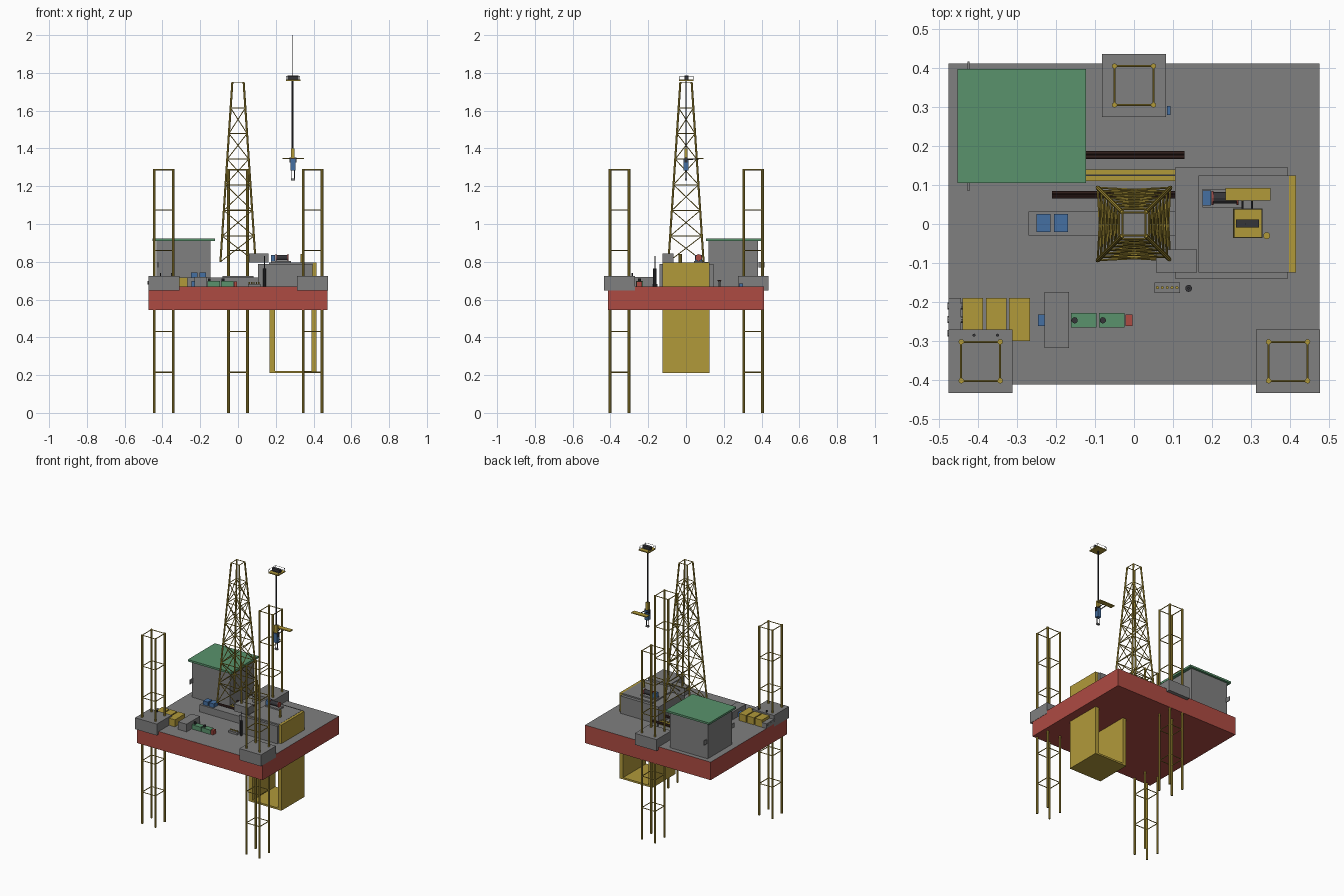
import bpy, bmesh, math
from mathutils import Vector

if "Cube" in bpy.data.objects:
    bpy.data.objects.remove(bpy.data.objects["Cube"])


def paint(name, r, g, b):
    m = bpy.data.materials.new(name)
    m.diffuse_color = (r, g, b, 1)
    m.use_nodes = True
    m.node_tree.nodes["Principled BSDF"].inputs["Base Color"].default_value = m.diffuse_color
    return m


GREY = paint("deck grey", .215, .215, .215)
RED = paint("hull red", .42, .07, .055)
YELLOW = paint("safety yellow", .44, .32, .042)
GREEN = paint("roof green", .10, .29, .15)
BLUE = paint("machine blue", .06, .16, .36)
DARK = paint("dark steel", .035, .035, .04)
BROWN = paint("pipe brown", .045, .02, .017)


def finish(bm, name, *mats):
    me = bpy.data.meshes.new(name)
    bm.to_mesh(me)
    bm.free()
    ob = bpy.data.objects.new(name, me)
    bpy.context.collection.objects.link(ob)
    for m in mats:
        me.materials.append(m)
    return ob


def add_box(bm, x0, x1, y0, y1, z0, z1):
    vs = bmesh.ops.create_cube(bm, size=1)["verts"]
    for v in vs:
        v.co = Vector((x1 if v.co.x > 0 else x0, y1 if v.co.y > 0 else y0, z1 if v.co.z > 0 else z0))


def box(name, mat, *b):
    bm = bmesh.new()
    add_box(bm, *b)
    return finish(bm, name, mat)


def add_rod(bm, a, b, r, n=6):
    a, b = Vector(a), Vector(b)
    d = b - a
    vs = bmesh.ops.create_cone(bm, cap_ends=True, segments=n, radius1=r, radius2=r, depth=d.length)["verts"]
    q = d.to_track_quat("Z", "Y")
    for v in vs:
        v.co = q @ v.co + (a + b) / 2


def rods(name, mat, pairs, r, n=6):
    bm = bmesh.new()
    for a, b in pairs:
        add_rod(bm, a, b, r, n)
    return finish(bm, name, mat)


def ring(cx, cy, h, z):
    return [Vector((cx + sx * h, cy + sy * h, z)) for sx, sy in ((-1, -1), (1, -1), (1, 1), (-1, 1))]


# Hull: red with a grey deck on top
hull = box("hull", RED, -.475, .475, -.412, .412, .545, .668)
hull.data.materials.append(GREY)
for p in hull.data.polygons:
    p.material_index = 1 if p.normal.z > .5 else 0

# Three lattice legs with jack housings
for tag, cx, cy in (("left", -.393, -.352), ("right", .395, -.352), ("rear", 0, .355)):
    bm = bmesh.new()
    for p in ring(cx, cy, .05, 0):
        add_rod(bm, p, p + Vector((0, 0, 1.29)), .007, 8)
    for z in (.215, .43, .645, .86, 1.075, 1.287):
        c = ring(cx, cy, .05, z)
        for i in range(4):
            add_rod(bm, c[i], c[(i + 1) % 4], .003, 6)
    finish(bm, tag + "_leg", YELLOW)
    box(tag + "_jack_housing", GREY, cx - .082, cx + .082, cy - .081, cy + .081, .648, .726)

# Derrick tower: tapered corners, level rings and cross braces
z0, z1, n = .80, 1.75, 7
levels = [ring(0, 0, .093 + (.03 - .093) * i / n, z0 + (z1 - z0) * i / n) for i in range(n + 1)]
rods("derrick_corners", YELLOW, [(levels[0][i], levels[n][i]) for i in range(4)], .0055, 8)
braces = []
for k in range(n + 1):
    for i in range(4):
        j = (i + 1) % 4
        if k:
            braces.append((levels[k][i], levels[k][j]))
        if k < n - 1:
            braces += [(levels[k][i], levels[k + 1][j]), (levels[k][j], levels[k + 1][i])]
rods("derrick_braces", YELLOW, braces, .0026, 5)

# Accommodation block with overhanging roof
box("quarters", GREY, -.432, -.145, .118, .382, .668, .913)
box("quarters_roof", GREEN, -.453, -.123, .105, .397, .911, .924)
for tag, y in (("front", .1), ("rear", .4)):
    box(tag + "_wall_dish", GREY, -.427, -.422, y - .016, y + .016, .77, .80)

# Cantilever block and the yellow channel running through the hull
box("cantilever_block", GREY, .105, .395, -.14, .145, .668, .787)
box("cantilever_top", GREY, .165, .397, -.124, .124, .78, .796)
box("channel_outer_wall", YELLOW, .388, .415, -.124, .124, .21, .795)
box("channel_inner_wall", YELLOW, .168, .195, -.124, .124, .21, .79)
box("channel_floor", YELLOW, .168, .415, -.124, .124, .21, .222)
box("driller_cabin", GREY, .057, .162, -.124, -.066, .795, .845)

# Drawworks on the cantilever
box("drawworks_base", GREY, .175, .28, .042, .09, .796, .805)
box("drawworks_motor", BLUE, .176, .197, .048, .086, .805, .835)
rods("drawworks_drum", DARK, [((.20, .067, .822), (.265, .067, .822))], .015, 12)
rods("drawworks_flanges", RED, [((x, .067, .822), (x + .005, .067, .822)) for x in (.199, .263)], .018, 12)
rods("drill_stub", YELLOW, [((.34, -.03, .795), (.34, -.03, .842))], .009, 10)

# Mud unit beside the derrick
box("pump_plinth", GREY, -.27, .105, -.03, .032, .668, .717)
for i, x in enumerate((-.25, -.205)):
    box("pump_%d" % (i + 1), BLUE, x, x + .036, -.02, .026, .717, .744)
box("pipe_skid", YELLOW, -.14, .105, .11, .14, .668, .69)
box("skid_groove", DARK, -.14, .105, .123, .127, .69, .692)

# Racked drill pipes
for tag, xa, xb, y in (("rear", -.13, .13, .177), ("front", -.21, .105, .075)):
    rods(tag + "_pipes", BROWN, [((xa, y + d, .70), (xb, y + d, .70)) for d in (-.005, .005)], .005, 8)
    for x in (xa + .04, xb - .04):
        rods(tag + "_pipe_rest", GREY, [((x, y, .668), (x, y, .697))], .005)

# Storage tanks by the left leg
for i in range(3):
    x = -.44 + i * .06
    box("tank_%d" % (i + 1), YELLOW, x, x + .053, -.30, -.19, .668, .716)
box("tank_manifold", GREY, -.475, -.443, -.30, -.19, .668, .70)
rods("manifold_pipes", GREY, [((-.478, y, .69), (-.43, y, .69)) for y in (-.28, -.245, -.21)], .009, 10)

# Generator line
box("switch_room", GREY, -.23, -.166, -.318, -.174, .668, .72)
box("generator_motor", BLUE, -.246, -.23, -.262, -.232, .668, .697)
for i, x in enumerate((-.162, -.09)):
    box("generator_%d" % (i + 1), GREEN, x, x + .066, -.265, -.228, .668, .698)
    rods("exhaust_%d" % (i + 1), DARK, [((x + .01, -.247, .698), (x + .01, -.247, .712))], .008, 10)
box("generator_end", RED, -.022, -.004, -.262, -.232, .668, .696)

# Small deck fittings
box("valve_skid", GREY, .052, .118, -.177, -.15, .668, .682)
rods("valves", YELLOW, [((.06 + i * .0125, -.163, .682), (.06 + i * .0125, -.163, .692)) for i in range(5)], .004)
rods("deck_post", DARK, [((.14, -.165, .668), (.14, -.165, .765))], .009, 10)
rods("deck_mast", DARK, [((.14, -.165, .765), (.14, -.165, .83))], .003)
box("rear_locker", BLUE, .085, .094, .28, .303, .66, .686)
rods("leg_bollards", DARK, [((x, -.285, .726), (x, -.285, .77 if x > -.3 else .74)) for x in (-.41, -.35)], .004)

# Crown platform and hanging line
box("crown_platform", YELLOW, .254, .33, -.036, .04, 1.757, 1.764)
box("crown_block", DARK, .262, .32, -.009, .012, 1.764, 1.785)
rail = ring(.292, .002, .036, 1.782)
rods("crown_rail", GREY, [(rail[i], rail[(i + 1) % 4]) for i in range(4)]
     + [(p, p - Vector((0, 0, .02))) for p in rail], .0012, 4)
rods("crown_antenna", DARK, [((.287, 0, 1.78), (.287, 0, 2.0))], .0012, 4)
rods("hoist_lines", DARK, [((x, 0, 1.39), (x, 0, 1.76)) for x in (.287, .292)], .003)

# Travelling block, top drive and its service platform
box("travelling_block", YELLOW, .280, .300, -.009, .009, 1.35, 1.40)
box("top_drive", BLUE, .277, .304, -.013, .013, 1.282, 1.345)
box("top_drive_frame", DARK, .272, .309, -.007, .007, 1.325, 1.352)
box("service_platform", YELLOW, .235, .35, .06, .092, 1.343, 1.349)
rods("platform_arms", DARK, [((x, 0, 1.34), (x, .07, 1.346)) for x in (.278, .303)], .003)
rods("lifting_links", DARK, [((x, 0, 1.235), (x, 0, 1.29)) for x in (.282, .299)], .0022)
box("elevator", GREY, .28, .301, -.006, .006, 1.23, 1.24)
